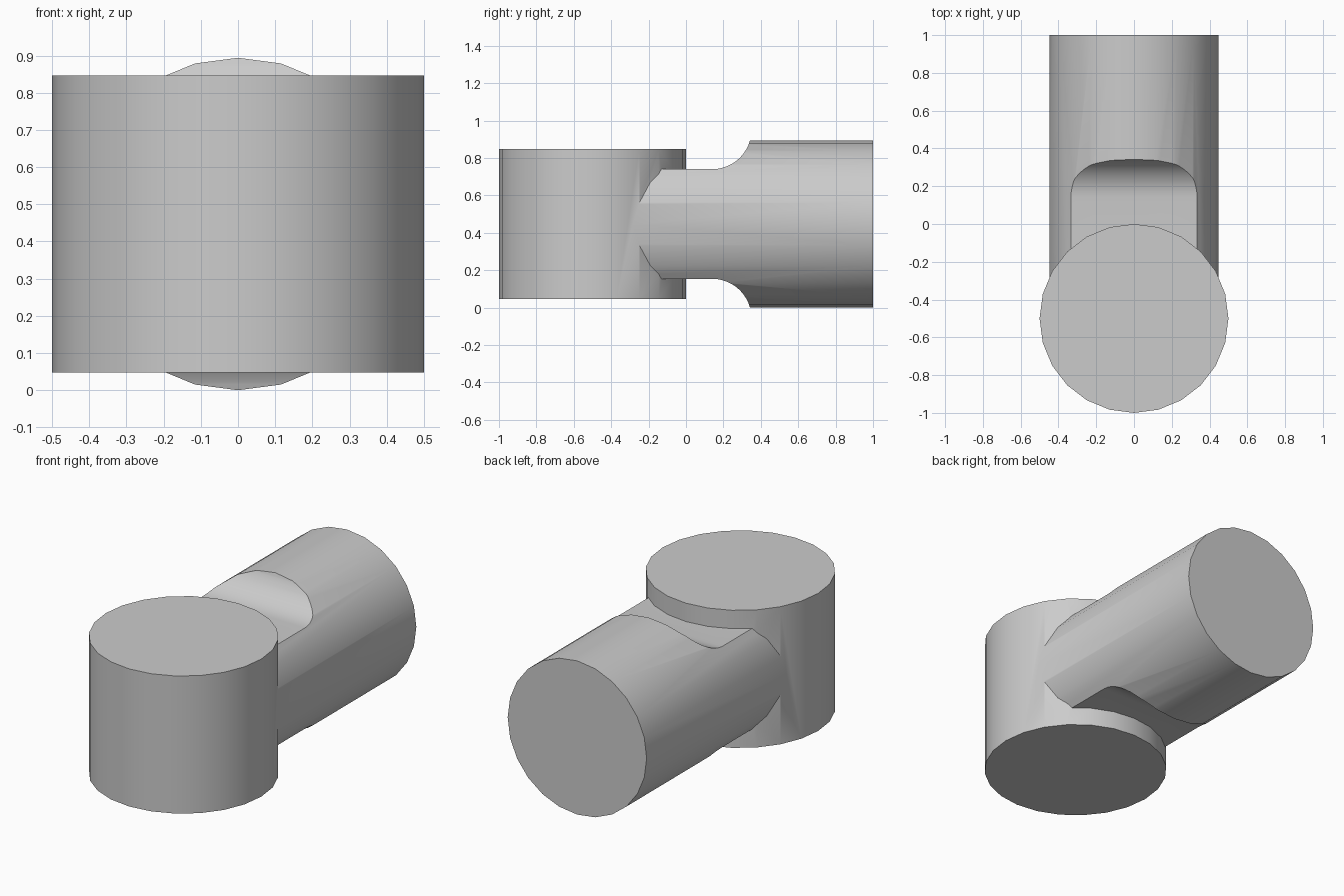
import bpy, bmesh, math
from mathutils import Matrix

if "Cube" in bpy.data.objects:
    bpy.data.objects.remove(bpy.data.objects["Cube"], do_unlink=True)

AXIS_Z = 0.447      # height of the horizontal bar's axis
SIDES = 24

grey = bpy.data.materials.new("light_grey")
grey.use_nodes = True
colour = (0.6, 0.6, 0.6, 1)
grey.diffuse_color = colour
grey.node_tree.nodes["Principled BSDF"].inputs["Base Color"].default_value = colour


def make_object(name, bm):
    bmesh.ops.recalc_face_normals(bm, faces=bm.faces)
    mesh = bpy.data.meshes.new(name)
    bm.to_mesh(mesh)
    bm.free()
    mesh.materials.append(grey)
    obj = bpy.data.objects.new(name, mesh)
    bpy.context.collection.objects.link(obj)
    return obj


def cylinder(name, radius, depth, matrix):
    bm = bmesh.new()
    bmesh.ops.create_cone(bm, cap_ends=True, segments=SIDES, radius1=radius,
                          radius2=radius, depth=depth, matrix=matrix)
    return make_object(name, bm)


def notch_cutter(name, side):
    # Flat shelf that sweeps up in a quarter round, extruded across the bar
    shelf, r, y0 = 0.293, 0.21, 0.14
    profile = [(-1.2, 0.7), (-1.2, shelf)]
    for i in range(13):
        a = math.radians(90) * i / 12
        profile.append((y0 + r * math.sin(a), shelf + r * (1 - math.cos(a))))
    profile.append((y0 + r, 0.7))
    bm = bmesh.new()
    face = bm.faces.new([bm.verts.new((-0.7, y, AXIS_Z + side * h)) for y, h in profile])
    ext = bmesh.ops.extrude_face_region(bm, geom=[face])
    verts = [v for v in ext["geom"] if isinstance(v, bmesh.types.BMVert)]
    bmesh.ops.translate(bm, verts=verts, vec=(1.4, 0, 0))
    return make_object(name, bm)


def boolean(target, tool, operation):
    mod = target.modifiers.new(operation.title(), "BOOLEAN")
    mod.operation, mod.object, mod.solver = operation, tool, "EXACT"
    bpy.ops.object.select_all(action="DESELECT")
    target.select_set(True)
    bpy.context.view_layer.objects.active = target
    bpy.ops.object.modifier_apply(modifier=mod.name)
    bpy.data.objects.remove(tool, do_unlink=True)


# Upright drum
drum = cylinder("drum_and_bar", 0.5, 0.8, Matrix.Translation((0, -0.5, AXIS_Z)))

# Horizontal bar, notched above and below
bar = cylinder("bar", AXIS_Z, 1.5,
               Matrix.Translation((0, 0.25, AXIS_Z)) @ Matrix.Rotation(math.radians(90), 4, "X"))
for side in (1, -1):
    boolean(bar, notch_cutter("notch_cutter", side), "DIFFERENCE")

# Join into one solid
boolean(drum, bar, "UNION")
bpy.ops.object.shade_smooth_by_angle(angle=math.radians(30))
